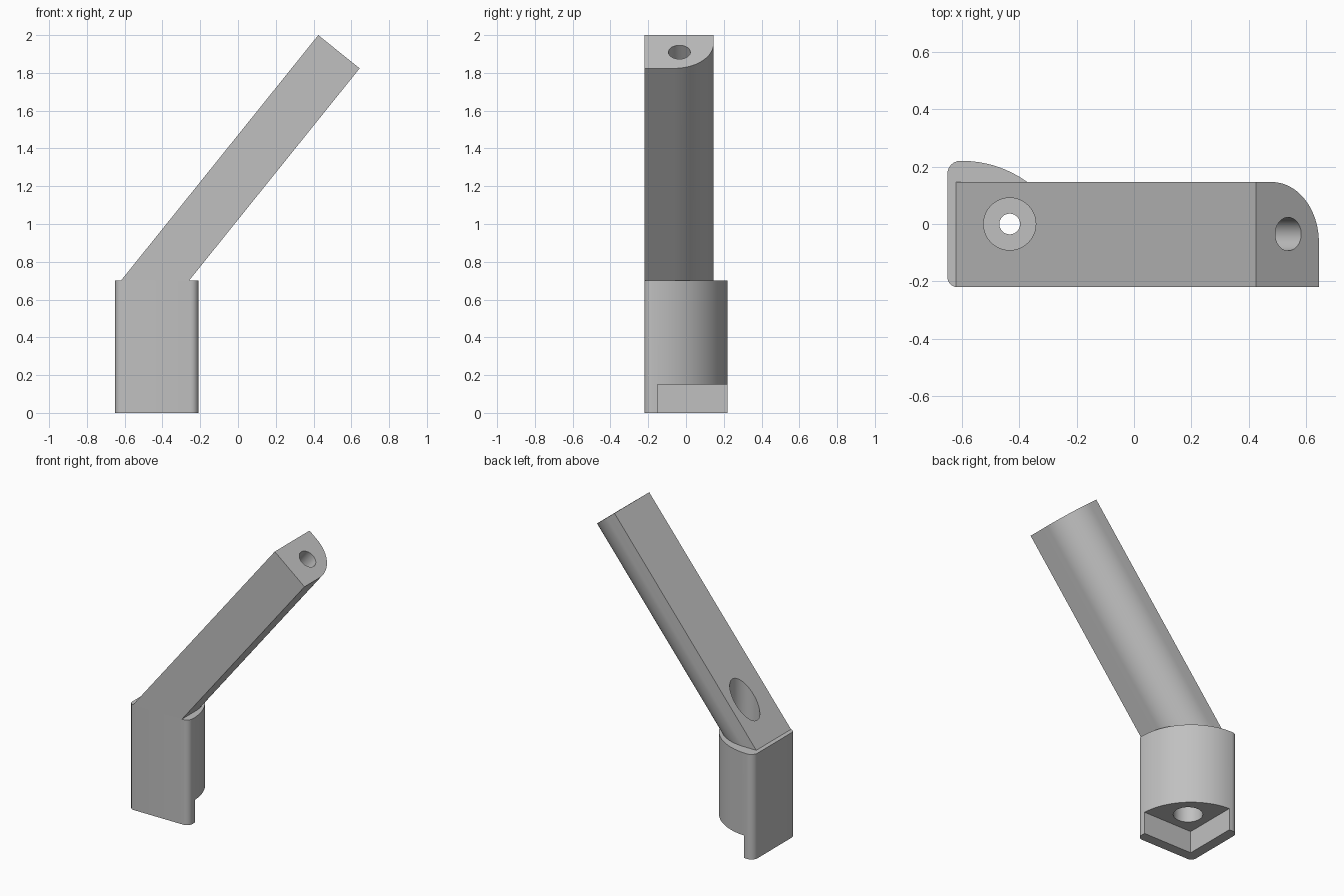
import bpy, bmesh, math
from mathutils import Vector, Matrix

cube = bpy.data.objects.get("Cube")
if cube:
    bpy.data.objects.remove(cube, do_unlink=True)

grey = bpy.data.materials.new("plain grey")
grey.use_nodes = True
colour = (0.53, 0.53, 0.53, 1)
grey.diffuse_color = colour
grey.node_tree.nodes["Principled BSDF"].inputs["Base Color"].default_value = colour


def arc(cx, cy, r, start, end, steps):
    angles = [math.radians(start + (end - start) * i / steps) for i in range(steps + 1)]
    return [(cx + r * math.cos(a), cy + r * math.sin(a)) for a in angles]


def to_object(name, bm):
    bmesh.ops.recalc_face_normals(bm, faces=bm.faces[:])
    mesh = bpy.data.meshes.new(name)
    bm.to_mesh(mesh)
    bm.free()
    mesh.materials.append(grey)
    obj = bpy.data.objects.new(name, mesh)
    bpy.context.collection.objects.link(obj)
    return obj


def prism(name, lower, upper):
    """Solid between two matching rings of points."""
    bm = bmesh.new()
    a = [bm.verts.new(p) for p in lower]
    b = [bm.verts.new(p) for p in upper]
    bm.faces.new(a[::-1])
    bm.faces.new(b)
    for i in range(len(a)):
        j = (i + 1) % len(a)
        bm.faces.new((a[i], a[j], b[j], b[i]))
    return to_object(name, bm)


def rod(name, start, end, radius):
    """Round cutter between two points."""
    start, end = Vector(start), Vector(end)
    axis = end - start
    turn = axis.to_track_quat('Z', 'Y').to_matrix().to_4x4()
    bm = bmesh.new()
    bmesh.ops.create_cone(bm, cap_ends=True, segments=48, radius1=radius, radius2=radius,
                          depth=axis.length, matrix=Matrix.Translation((start + end) / 2) @ turn)
    obj = to_object(name, bm)
    obj.hide_render = True
    return obj


def cut(target, cutter):
    mod = target.modifiers.new("cut", 'BOOLEAN')
    mod.operation = 'DIFFERENCE'
    mod.solver = 'EXACT'
    mod.object = cutter
    bpy.ops.object.select_all(action='DESELECT')
    bpy.context.view_layer.objects.active = target
    target.select_set(True)
    bpy.ops.object.modifier_apply(modifier=mod.name)


# Base: rounded quarter-disc block
joint_z = 0.70
outline = (arc(-0.615, -0.185, 0.035, 180, 270, 6) + arc(-0.25, -0.18, 0.04, 270, 360, 6)
           + arc(-0.60, -0.17, 0.39, 0, 90, 32) + arc(-0.605, 0.175, 0.045, 90, 180, 6))
base = prism("base_block", [(x, y, 0) for x, y in outline], [(x, y, joint_z) for x, y in outline])

# Arm: slanted bar with one large rounded edge, squared off at its tip
slope = Vector((1.045, 0, 1.3)).normalized()
across = Vector((slope.z, 0, -slope.x))
tip_corner = Vector((0.425, 0, 2.0))
section = [(0, 0.146), (0, -0.22), (0.281, -0.22)] + arc(0.071, -0.064, 0.21, 0, 90, 24)
tip = [tip_corner + across * u + Vector((0, y, 0)) for u, y in section]
foot = [p - slope * ((p.z - joint_z) / slope.z) for p in tip]
arm = prism("slanted_arm", foot, tip)

# Notch under the base, leaving an L-shaped lip
corners = [(-0.58, -0.15), (0, -0.15), (0, 0.5), (-0.58, 0.5)]
notch = prism("notch_cutter", [(x, y, -0.1) for x, y in corners], [(x, y, 0.15) for x, y in corners])
notch.hide_render = True
cut(base, notch)

# Upright stepped bolt hole
hx = -0.433
upper_bore = rod("upper_bore_cutter", (hx, 0, 0.5), (hx, 0, 1.4), 0.091)
lower_bore = rod("lower_bore_cutter", (hx, 0, -0.1), (hx, 0, 0.3), 0.091)
bolt_hole = rod("bolt_hole_cutter", (hx, 0, -0.2), (hx, 0, 1.5), 0.036)
for cutter in (upper_bore, lower_bore, bolt_hole):
    cut(base, cutter)
cut(arm, upper_bore)

# Socket in the tip of the arm
mouth = tip_corner + across * 0.144 + Vector((0, -0.035, 0))
socket = rod("socket_cutter", mouth - slope * 0.4, mouth + slope * 0.1, 0.058)
cut(arm, socket)

for cutter in (notch, upper_bore, lower_bore, bolt_hole, socket):
    bpy.data.objects.remove(cutter, do_unlink=True)

# Smooth curves, sharp edges
for obj in (base, arm):
    bpy.ops.object.select_all(action='DESELECT')
    bpy.context.view_layer.objects.active = obj
    obj.select_set(True)
    bpy.ops.object.shade_smooth_by_angle(angle=math.radians(30))
